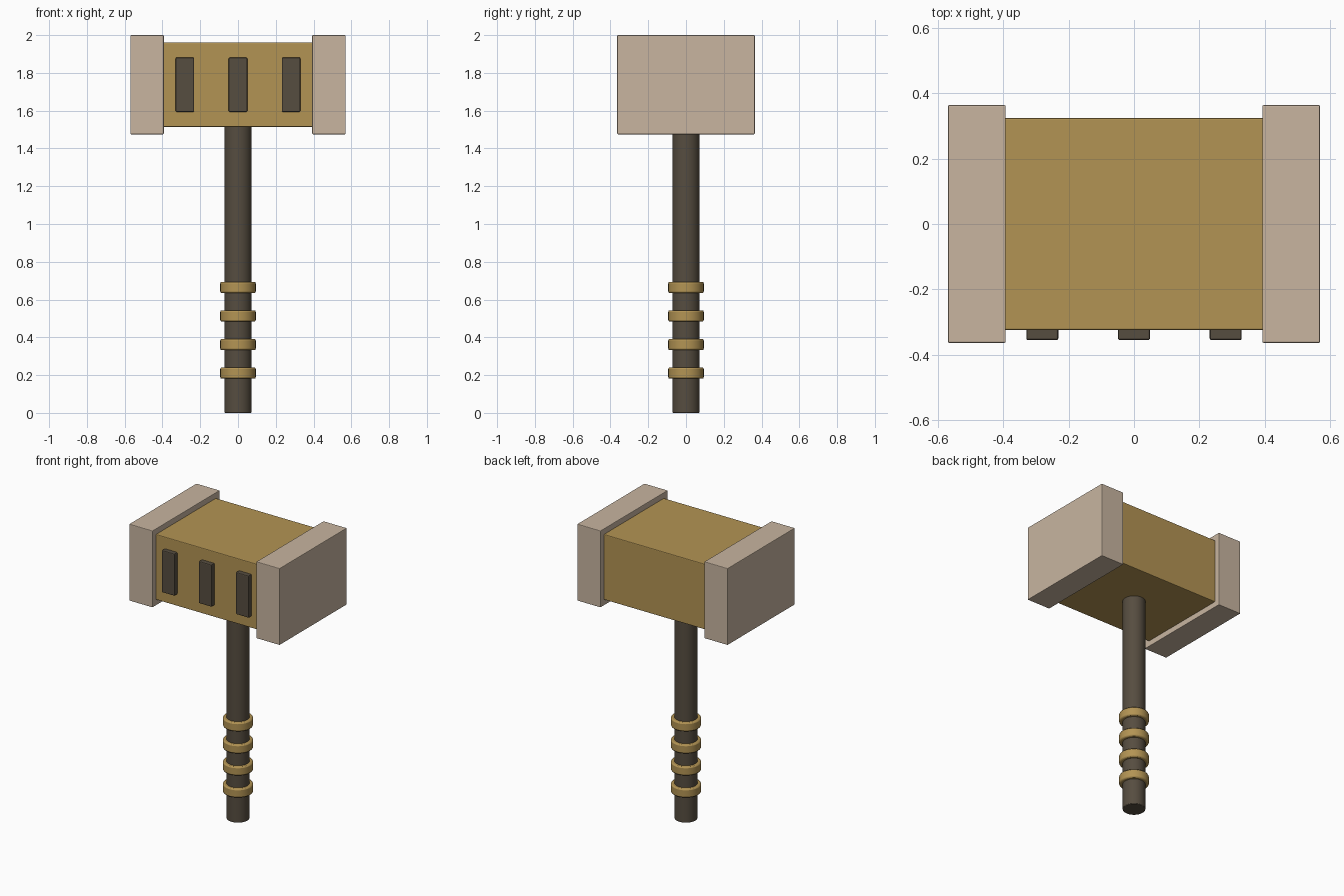
import bpy
import math

cube = bpy.data.objects.get("Cube")
if cube:
    bpy.data.objects.remove(cube, do_unlink=True)


def material(name, r, g, b):
    m = bpy.data.materials.new(name)
    m.use_nodes = True
    m.diffuse_color = (r, g, b, 1)
    bsdf = next(n for n in m.node_tree.nodes if n.type == 'BSDF_PRINCIPLED')
    bsdf.inputs["Base Color"].default_value = (r, g, b, 1)
    return m


GOLD = material("ochre_gold", 0.45, 0.295, 0.088)
STONE = material("pale_stone", 0.578, 0.462, 0.352)
DARK = material("dark_wood", 0.093, 0.074, 0.051)


def finish(name, mat, bevel):
    ob = bpy.context.object
    ob.name = ob.data.name = name
    ob.data.materials.append(mat)
    mod = ob.modifiers.new("Bevel", 'BEVEL')
    mod.width = bevel
    mod.segments = 2
    mod.limit_method = 'ANGLE'
    mod.angle_limit = math.radians(40)
    return ob


def box(name, mat, size, center, bevel):
    bpy.ops.mesh.primitive_cube_add(size=1, location=center)
    ob = bpy.context.object
    ob.scale = size
    bpy.ops.object.transform_apply(location=False, rotation=False, scale=True)
    return finish(name, mat, bevel)


def cylinder(name, mat, radius, bottom, top, bevel):
    bpy.ops.mesh.primitive_cylinder_add(
        vertices=32, radius=radius, depth=top - bottom,
        location=(0, 0, (bottom + top) / 2))
    bpy.ops.object.shade_smooth_by_angle(angle=math.radians(35))
    return finish(name, mat, bevel)


# Hammer head: core block and the two striking caps
HEAD_Z = 1.7375
box("head_core", GOLD, (0.84, 0.65, 0.448), (0, 0, HEAD_Z), 0.005)
for side, s in (("left", 1), ("right", -1)):
    box(f"{side}_cap", STONE, (0.177, 0.728, 0.525), (s * 0.4815, 0, HEAD_Z), 0.004)

# Raised bars on the front of the head
for label, x in (("right", -0.281), ("middle", 0), ("left", 0.281)):
    box(f"{label}_front_bar", DARK, (0.098, 0.06, 0.288), (x, -0.326, HEAD_Z), 0.006)

# Handle with evenly spaced grip rings
cylinder("handle", DARK, 0.072, 0, 1.56, 0.004)
for i in range(4):
    z = 0.211 + i * 0.151
    cylinder(f"grip_ring_{i + 1}", GOLD, 0.094, z - 0.03, z + 0.03, 0.008)
